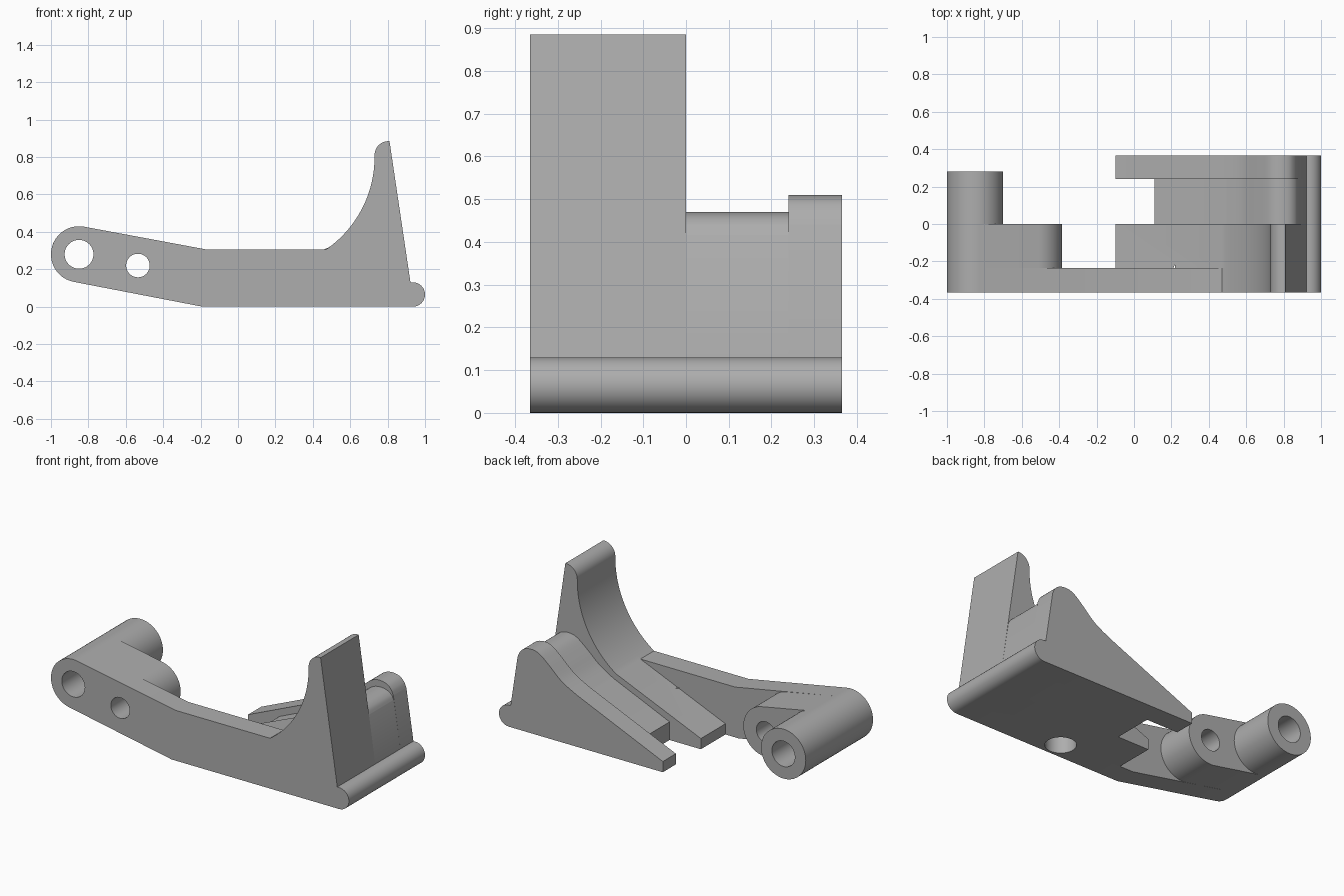
import bpy, bmesh, math
from mathutils import Vector

cube = bpy.data.objects.get("Cube")
if cube:
    bpy.data.objects.remove(cube, do_unlink=True)

grey = bpy.data.materials.new("plain grey")
grey.use_nodes = True
COLOR = (0.42, 0.42, 0.42, 1)
grey.diffuse_color = COLOR
grey.node_tree.nodes["Principled BSDF"].inputs["Base Color"].default_value = COLOR

# Layer boundaries from front to back
FRONT, PLATE, MID, RIB, BACK = -0.365, -0.235, 0.0, 0.24, 0.365


def arc(cx, cz, r, start, end, n=16):
    """Points on a circle, angles in degrees."""
    angles = [math.radians(start + (end - start) * i / n) for i in range(n + 1)]
    return [(cx + r * math.cos(a), cz + r * math.sin(a)) for a in angles]


def smooth(points, n=6):
    """Catmull-Rom curve through a few points."""
    p = [Vector(q) for q in [points[0]] + points + [points[-1]]]
    out = []
    for i in range(1, len(p) - 2):
        a, b, c, d = p[i - 1:i + 3]
        for k in range(n):
            t = k / n
            v = b + (c - a) * t / 2 + (a - b * 2.5 + c * 2 - d / 2) * t ** 2 \
                + ((b - c) * 1.5 + (d - a) / 2) * t ** 3
            out.append(tuple(v))
    return out + [points[-1]]


def slab(name, outline, y0, y1):
    """Extrude an outline in the xz plane from y0 to y1."""
    bm = bmesh.new()
    face = bm.faces.new([bm.verts.new((x, y0, z)) for x, z in outline])
    new = bmesh.ops.extrude_face_region(bm, geom=[face])["geom"]
    bmesh.ops.translate(bm, vec=(0, y1 - y0, 0),
                        verts=[v for v in new if isinstance(v, bmesh.types.BMVert)])
    bmesh.ops.recalc_face_normals(bm, faces=bm.faces)
    mesh = bpy.data.meshes.new(name)
    bm.to_mesh(mesh)
    bm.free()
    mesh.materials.append(grey)
    obj = bpy.data.objects.new(name, mesh)
    bpy.context.collection.objects.link(obj)
    return obj


def drill(obj, x, y, z, r, depth, along_y=True):
    """Cut a round hole."""
    turn = (math.pi / 2, 0, 0) if along_y else (0, 0, 0)
    bpy.ops.mesh.primitive_cylinder_add(vertices=48, radius=r, depth=depth,
                                        location=(x, y, z), rotation=turn)
    cutter = bpy.context.object
    cutter.hide_render = True
    cutter.data.materials.append(grey)
    mod = obj.modifiers.new("hole", "BOOLEAN")
    mod.operation, mod.solver, mod.object = "DIFFERENCE", "EXACT", cutter
    bpy.context.view_layer.objects.active = obj
    bpy.ops.object.modifier_apply(modifier=mod.name)
    bpy.data.objects.remove(cutter, do_unlink=True)


# Shared outline pieces
foot = arc(0.935, 0.065, 0.065, -90, 90) + [(0.922, 0.13)]
tower = [(0.81, 0.885)] + arc(0.805, 0.81, 0.075, 90, 180) \
    + arc(0.129, 0.8, 0.601, 0, -55.4, 24)
pivot, second = (-0.85, 0.28), (-0.535, 0.22)

# Full-length front plate
arm_end = arc(*pivot, 0.15, 80, 260, 32)
front_plate = slab("front_plate", foot + tower + [(-0.165, 0.305)] + arm_end
                   + [(-0.19, 0)], FRONT, PLATE)

# Thick link joining the two pivot bosses
link = slab("pivot_link", arm_end + arc(*second, 0.15, -100, 80, 32), PLATE, MID)
boss = slab("pivot_boss", arc(*pivot, 0.15, 0, 360, 64)[:-1], MID, 0.28)

# Tower with a tapered prong behind the plate
tower_block = slab("tower_prong", foot + tower + [(-0.1, 0.065), (-0.1, 0)], PLATE, MID)

# Lower recessed rib
rib_top = smooth([(0.878, 0.415), (0.862, 0.443), (0.83, 0.464), (0.78, 0.47),
                  (0.73, 0.455), (0.66, 0.4), (0.58, 0.33), (0.49, 0.275)])
rib = slab("recessed_rib", foot + rib_top + [(0.11, 0.11), (0.11, 0)], MID, RIB)

# Rear prong with a rounded crest
crest = smooth([(0.875, 0.44), (0.86, 0.473), (0.83, 0.5), (0.78, 0.51),
                (0.73, 0.497), (0.67, 0.45), (0.58, 0.37), (0.48, 0.315)])
rear = slab("rear_prong", foot + crest + [(-0.1, 0.065), (-0.1, 0)], RIB, BACK)

# Cross holes and the blind hole underneath
for part in (front_plate, link, boss):
    drill(part, pivot[0], 0, pivot[1], 0.077, 2)
for part in (front_plate, link):
    drill(part, second[0], 0, second[1], 0.063, 2)
for part in (front_plate, tower_block):
    drill(part, 0.29, -0.265, 0.05, 0.085, 0.3, along_y=False)

for part in (front_plate, link, boss, tower_block, rib, rear):
    bpy.ops.object.select_all(action="DESELECT")
    part.select_set(True)
    bpy.context.view_layer.objects.active = part
    bpy.ops.object.shade_smooth_by_angle(angle=math.radians(25))
